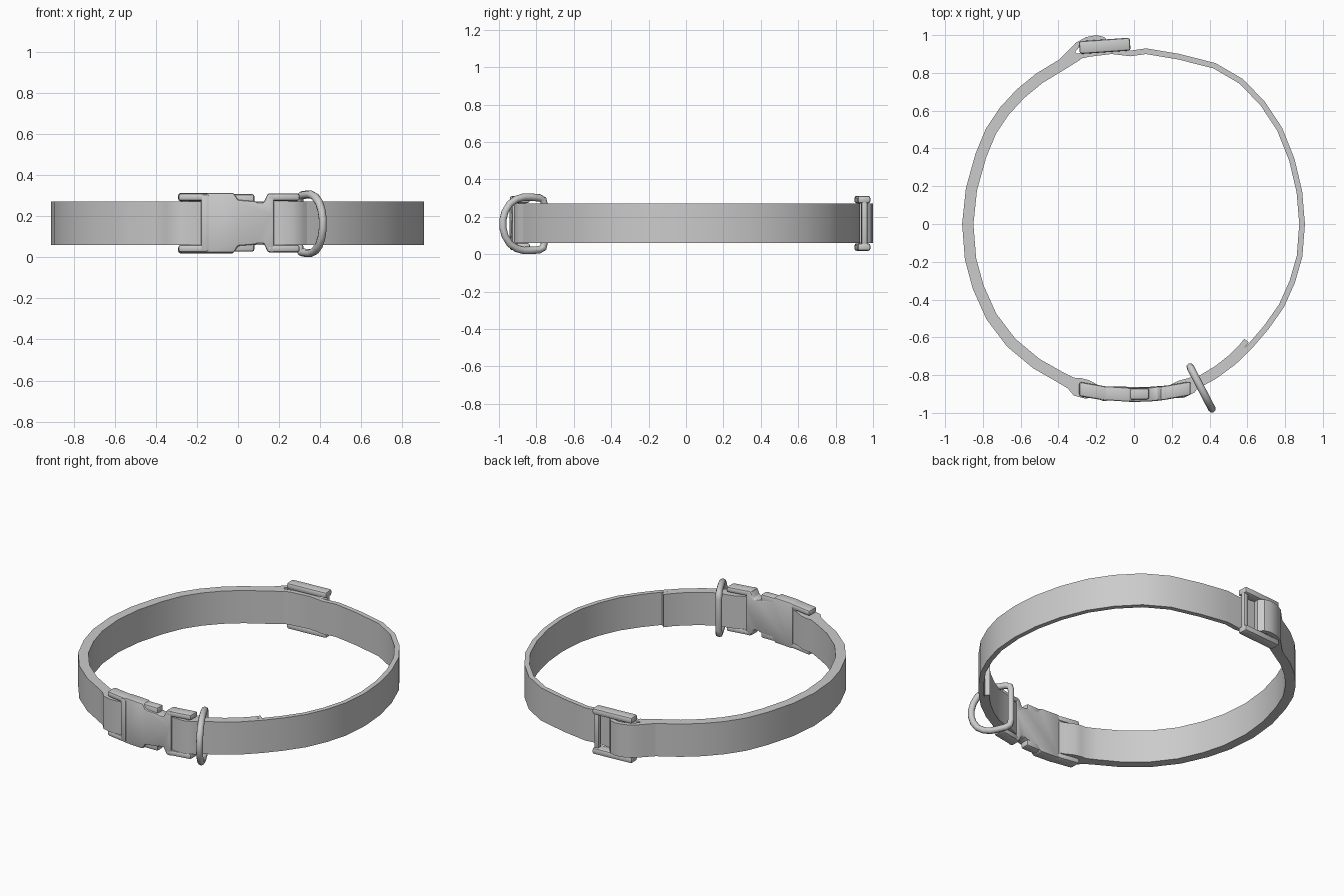
import bpy, bmesh, math
from mathutils import Vector

if "Cube" in bpy.data.objects:
    bpy.data.objects.remove(bpy.data.objects["Cube"])

ZC = 0.165  # mid height of the collar


def finish(name, bm, bevel=0.0, angle=35):
    bmesh.ops.recalc_face_normals(bm, faces=bm.faces)
    me = bpy.data.meshes.new(name)
    bm.to_mesh(me)
    bm.free()
    ob = bpy.data.objects.new(name, me)
    bpy.context.collection.objects.link(ob)
    bpy.ops.object.select_all(action='DESELECT')
    bpy.context.view_layer.objects.active = ob
    ob.select_set(True)
    if bevel:
        m = ob.modifiers.new("bevel", 'BEVEL')
        m.width, m.segments, m.limit_method = bevel, 2, 'ANGLE'
        bpy.ops.object.modifier_apply(modifier="bevel")
    bpy.ops.object.shade_smooth_by_angle(angle=math.radians(angle))
    return ob


def polar(a, r_out, t=0.03):
    """Point on the ring from angle and outer radius, with thickness."""
    r = r_out - t / 2
    return (r * math.cos(math.radians(a)), r * math.sin(math.radians(a)), t)


def ribbon(name, pts, half=0.105):
    """Webbing strap along (x, y, thickness) points."""
    bm = bmesh.new()
    rings = []
    for i, (x, y, t) in enumerate(pts):
        a, b = pts[max(i - 1, 0)], pts[min(i + 1, len(pts) - 1)]
        d = Vector((b[0] - a[0], b[1] - a[1])).normalized()
        n = Vector((-d.y, d.x)) * t / 2
        rings.append([bm.verts.new((x + s * n.x, y + s * n.y, ZC + h))
                      for s, h in ((1, -half), (1, half), (-1, half), (-1, -half))])
    for p, q in zip(rings, rings[1:]):
        for k in range(4):
            bm.faces.new((p[k], p[(k + 1) % 4], q[(k + 1) % 4], q[k]))
    bm.faces.new(rings[0])
    bm.faces.new(rings[-1])
    return finish(name, bm)


def plate(name, outline, y0, y1, place, bevel=0.012):
    """Extrude an x/z outline through y0..y1, then place every vertex."""
    bm = bmesh.new()
    f = bm.faces.new([bm.verts.new((x, y0, z)) for x, z in outline])
    ext = bmesh.ops.extrude_face_region(bm, geom=[f])
    for v in ext['geom']:
        if isinstance(v, bmesh.types.BMVert):
            v.co.y = y1
    for v in bm.verts:
        v.co = place(v.co)
    return finish(name, bm, bevel)


def rect(x0, x1, z0, z1):
    return [(x0, z0), (x1, z0), (x1, z1), (x0, z1)]


def on_front(c):   # buckle parts follow the collar's curve
    return Vector((c.x, c.y - 0.905 + 0.4 * c.x ** 2, c.z + ZC + 0.002))


def on_slider(c):  # slider is tilted a little at the back
    a = math.radians(4)
    return Vector((-0.155 + c.x * math.cos(a) - c.y * math.sin(a),
                   0.943 + c.x * math.sin(a) + c.y * math.cos(a), c.z + ZC))


# doubled webbing on the left, wrapped round the buckle bar
left = [(-0.36, 0.85), (-0.49, 0.775), (-0.60, 0.68)]
ribbon("left_strap", [(-0.30, 0.895, 0.06)] + [polar(a, r, 0.06) for a, r in (
    (115, .955), (123, .95), (131, .945), (139, .94), (147, .933), (156, .918), (168, .91),
    (180, .91), (192, .915), (202, .92), (213, .93), (224, .934), (235, .932), (244, .93))]
    + [(-0.335, -0.842, 0.065), (-0.30, -0.862, 0.10), (-0.25, -0.875, 0.10),
       (-0.20, -0.885, 0.07), (-0.15, -0.893, 0.05)])

# webbing loop over the slider's middle bar
ribbon("slider_loop", [(-0.40, 0.845, 0.03), (-0.34, 0.905, 0.03), (-0.30, 0.947, 0.03),
                       (-0.25, 0.975, 0.03), (-0.20, 0.985, 0.03), (-0.165, 0.977, 0.03),
                       (-0.145, 0.955, 0.03), (-0.15, 0.93, 0.03)])

# single webbing on the right, running under the slider
ribbon("right_strap", [(-0.33, 0.88, 0.03), (-0.24, 0.90, 0.03), (-0.12, 0.915, 0.03),
                       (-0.02, 0.903, 0.03)] + [polar(a, r) for a, r in (
    (86, .932), (75, .932), (63, .955), (53, .96), (43, .948), (33, .935), (22, .917),
    (11, .907), (0, .905), (-11, .908), (-20, .907), (-29, .908), (-38, .904), (-46, .907),
    (-54, .917), (-62, .927), (-69, .935))])

# folded end of the right webbing, back from the buckle
ribbon("right_strap_fold", [(0.15, -0.893, 0.05), (0.20, -0.885, 0.07), (0.25, -0.875, 0.095),
                            (0.30, -0.855, 0.085)] + [polar(a, r) for a, r in (
    (-66, .903), (-60, .896), (-54, .888), (-49, .88), (-46, .872))])

# buckle: socket half and plug body share one waisted outline
half = [(-0.155, .145), (-0.02, .145), (0.0, .112), (0.085, .105), (0.095, .10),
        (0.125, .10), (0.145, .142), (0.175, .145), (0.175, .04)]
plate("buckle_body", half + [(x, -z) for x, z in reversed(half)], -0.037, 0.037, on_front, 0.009)
for s, side in ((1, "upper"), (-1, "lower")):
    lo, hi = sorted((0.107 * s, 0.143 * s))
    plate("buckle_left_arm_" + side, rect(-0.29, -0.14, lo, hi), -0.04, 0.036, on_front)
    plate("buckle_right_arm_" + side, rect(0.14, 0.30, lo, hi), -0.038, 0.036, on_front)
    lo, hi = sorted((0.08 * s, 0.14 * s))
    plate("buckle_prong_" + side, rect(-0.03, 0.08, lo, hi), -0.026, 0.034, on_front)
    # slider side rail
    lo, hi = sorted((0.107 * s, 0.147 * s))
    rail = plate("slider_rail_" + side, rect(-0.135, 0.135, lo, hi), -0.034, 0.034, on_slider)
plate("buckle_left_edge", rect(-0.18, -0.14, -.14, .14), -0.042, 0.03, on_front)
for x, h, part in ((-0.255, 0.02, "left"), (0.265, 0.02, "right")):
    plate("buckle_bar_" + part, rect(x - h, x + h, -.12, .12), -0.02, 0.02, on_front)

# slider cross bars
plate("slider_end_bar", rect(0.10, 0.132, -.12, .12), -0.014, 0.018, on_slider, 0.008)
plate("slider_middle_bar", rect(-0.06, -0.025, -.12, .12), -0.016, 0.016, on_slider, 0.008)

# D ring hanging on the right of the buckle
upper = [(-0.125, 0.10), (-0.118, 0.128), (-0.095, 0.139), (-0.04, 0.1425), (0.0, 0.1425),
         (0.045, 0.131), (0.085, 0.105), (0.112, 0.065), (0.125, 0.022)]
path = upper + [(s, -z) for s, z in reversed(upper)]
cu = bpy.data.curves.new("d_ring", 'CURVE')
cu.dimensions = '3D'
cu.bevel_depth, cu.bevel_resolution = 0.02, 2
sp = cu.splines.new('POLY')
sp.points.add(len(path) - 1)
sp.use_cyclic_u = sp.use_smooth = True
for p, (s, z) in zip(sp.points, path):
    p.co = (0.355 + 0.46 * s, -0.868 - 0.888 * s, 0.1625 + z, 1)
bpy.context.collection.objects.link(bpy.data.objects.new("d_ring", cu))
